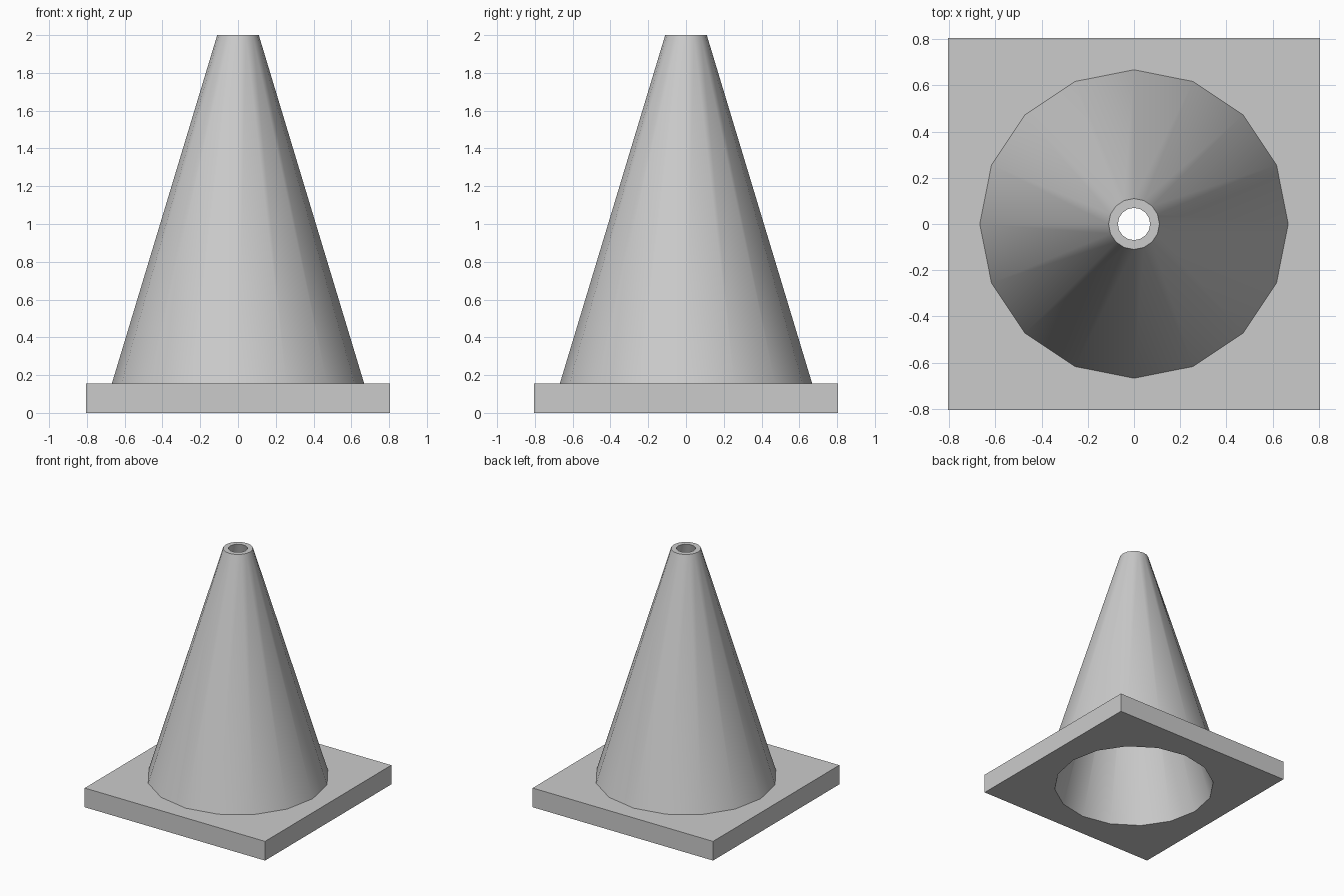
import bpy, bmesh
from math import sin, cos, tau, radians

if "Cube" in bpy.data.objects:
    bpy.data.objects.remove(bpy.data.objects["Cube"])

SIDES = 16
bm = bmesh.new()


def ring(radius, z, square=False):
    """Loop of 16 vertices, round or pushed out to a square of that half-width."""
    verts = []
    for i in range(SIDES):
        c, s = cos(tau * i / SIDES), sin(tau * i / SIDES)
        k = radius / max(abs(c), abs(s)) if square else radius
        verts.append(bm.verts.new((c * k, s * k, z)))
    return verts


# Closed hollow profile: underside hole, square base plate, outer cone, top rim
loops = [
    ring(0.605, 0.0),
    ring(0.806, 0.0, square=True),
    ring(0.806, 0.155, square=True),
    ring(0.668, 0.155),
    ring(0.11, 2.0),
    ring(0.07, 2.0),
]

# Join each loop to the next; the last joins the first as the inner wall
for a, b in zip(loops, loops[1:] + loops[:1]):
    for i in range(SIDES):
        j = (i + 1) % SIDES
        bm.faces.new((a[i], a[j], b[j], b[i]))
bmesh.ops.recalc_face_normals(bm, faces=bm.faces)

mesh = bpy.data.meshes.new("traffic_cone")
bm.to_mesh(mesh)
bm.free()
cone = bpy.data.objects.new("traffic_cone", mesh)
bpy.context.collection.objects.link(cone)

# Smooth cone walls, sharp plate and rim edges
bpy.context.view_layer.objects.active = cone
cone.select_set(True)
bpy.ops.object.shade_smooth_by_angle(angle=radians(30))
